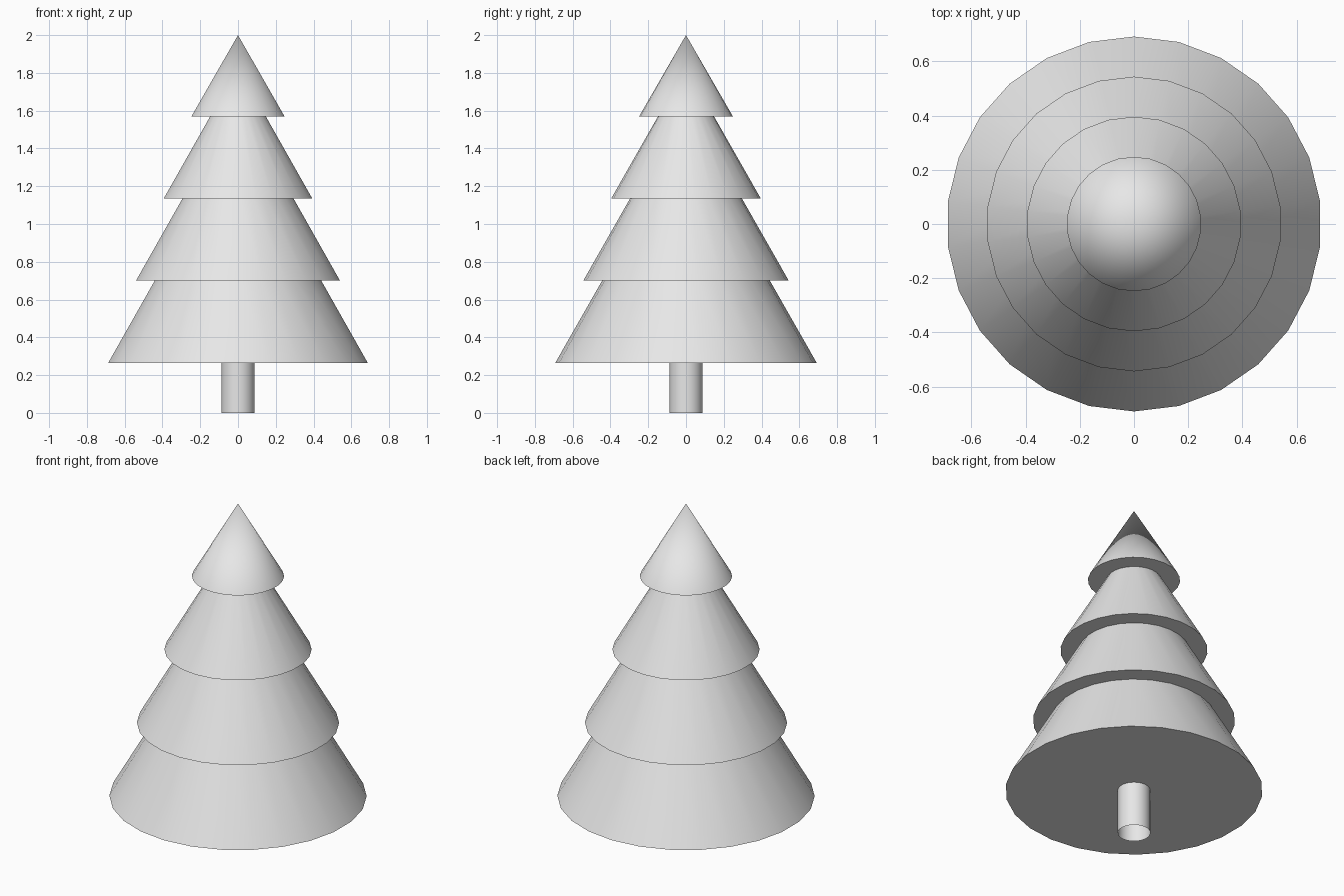
import bpy
import math

SIDES = 26
BASE_Z = 0.265      # underside of the lowest tier
STEP_Z = 0.435      # height between tiers
BASE_R = 0.692
STEP_R = 0.148      # each tier is narrower by this much
SLOPE = 0.57        # radius lost per unit of height
TOP_Z = 2.0
OVERLAP = 0.04      # how far each tier reaches into the one above

cube = bpy.data.objects.get("Cube")
if cube:
    bpy.data.objects.remove(cube, do_unlink=True)

# Single plain colour
grey = bpy.data.materials.new("light grey")
grey.use_nodes = True
colour = (0.8, 0.8, 0.8, 1.0)
grey.diffuse_color = colour
grey.node_tree.nodes["Principled BSDF"].inputs["Base Color"].default_value = colour


def finish(name):
    """Name, colour and smooth the active object."""
    obj = bpy.context.object
    obj.name = name
    obj.data.materials.append(grey)
    bpy.ops.object.shade_smooth_by_angle(angle=math.radians(40))
    return obj


def cone(name, z0, z1, r0, r1):
    bpy.ops.mesh.primitive_cone_add(
        vertices=SIDES, radius1=r0, radius2=r1, depth=z1 - z0,
        location=(0, 0, (z0 + z1) / 2))
    return finish(name)


# Foliage: three flared tiers, then the pointed tip
names = ("bottom_tier", "lower_middle_tier", "upper_middle_tier", "tip_tier")
for i, name in enumerate(names):
    z0 = BASE_Z + i * STEP_Z
    r0 = BASE_R - i * STEP_R
    if name == "tip_tier":
        cone(name, z0, TOP_Z, r0, 0)
    else:
        height = STEP_Z + OVERLAP
        cone(name, z0, z0 + height, r0, r0 - SLOPE * height)

# Trunk: tube open at the foot, reaching up into the foliage
trunk_height = BASE_Z + OVERLAP
bpy.ops.mesh.primitive_cylinder_add(
    vertices=SIDES, radius=0.088, depth=trunk_height,
    end_fill_type='NOTHING', location=(0, 0, trunk_height / 2))
finish("trunk")
